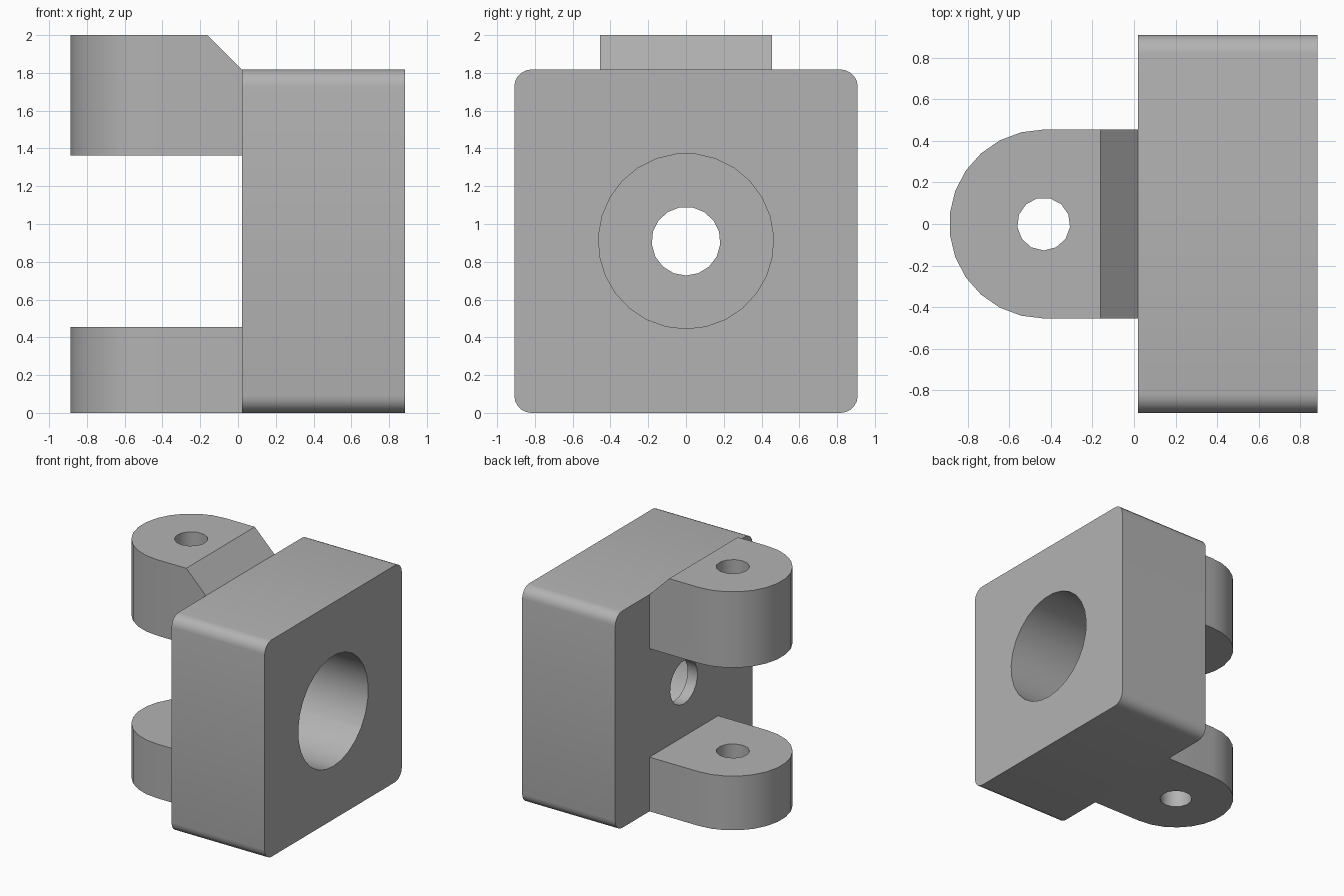
import bpy
from math import sin, cos, pi, radians
from mathutils import Vector

cube = bpy.data.objects.get("Cube")
if cube:
    bpy.data.objects.remove(cube, do_unlink=True)

U = 1 / 11                 # design unit
BACK = 0.02                # face of the block that carries the lugs
RIGHT = BACK + 9.5 * U
HALF = 10 * U              # half width of the square block
PIN_X = BACK - 5 * U       # axis of the lug holes
LUG_R = 5 * U

grey = bpy.data.materials.new("plain grey")
grey.use_nodes = True
grey.diffuse_color = (0.45, 0.45, 0.45, 1)
grey.node_tree.nodes["Principled BSDF"].inputs["Base Color"].default_value = grey.diffuse_color


def arc(cx, cy, r, start, end, steps):
    """Points on an arc, angles in degrees."""
    angles = [radians(start + (end - start) * i / steps) for i in range(steps + 1)]
    return [(cx + r * cos(a), cy + r * sin(a)) for a in angles]


def prism(name, outline, low, high, axis):
    """Extrude a 2D outline: x axis uses (y, z), y uses (x, z), z uses (x, y)."""
    place = {"x": lambda p, t: (t, p[0], p[1]),
             "y": lambda p, t: (p[0], t, p[1]),
             "z": lambda p, t: (p[0], p[1], t)}[axis]
    n = len(outline)
    verts = [place(p, t) for t in (low, high) for p in outline]
    faces = [range(n)[::-1], range(n, 2 * n)]
    faces += [(i, (i + 1) % n, n + (i + 1) % n, n + i) for i in range(n)]
    if axis == "y":
        faces = [list(f)[::-1] for f in faces]
    mesh = bpy.data.meshes.new(name)
    mesh.from_pydata([Vector(v) for v in verts], [], [list(f) for f in faces])
    mesh.materials.append(grey)
    obj = bpy.data.objects.new(name, mesh)
    bpy.context.collection.objects.link(obj)
    return obj


def drill(cx, cy, r, sides, low, high, axis):
    return prism("drill", arc(cx, cy, r, -90, 270, sides)[:-1], low, high, axis)


def finish(obj, cutters):
    """Cut the shape, then smooth the round walls."""
    bpy.ops.object.select_all(action="DESELECT")
    bpy.context.view_layer.objects.active = obj
    obj.select_set(True)
    for cutter in cutters:
        cutter.hide_render = True
        mod = obj.modifiers.new("cut", "BOOLEAN")
        mod.operation = "DIFFERENCE"
        mod.solver = "EXACT"
        mod.object = cutter
        bpy.ops.object.modifier_apply(modifier=mod.name)
        bpy.data.objects.remove(cutter, do_unlink=True)
    bpy.ops.object.shade_smooth_by_angle(angle=radians(32))


# Square block with rounded long edges, a wide bore and a small through hole
inner = HALF - U
square = []
for k, (sy, sz) in enumerate([(1, 1), (-1, 1), (-1, -1), (1, -1)]):
    square += arc(sy * inner, HALF + sz * inner, U, 90 * k, 90 * k + 90, 5)
block = prism("main_block", square, BACK, RIGHT, "x")
finish(block, [drill(0, HALF, 5.1 * U, 27, BACK + U, RIGHT + 1, "x"),
               drill(0, HALF, 2 * U, 17, BACK - 1, RIGHT + 1, "x")])

# Two round-ended lugs with pin holes; the upper one slopes down to the block
lug_outline = [(BACK, -LUG_R), (BACK, LUG_R)] + arc(PIN_X, 0, LUG_R, 90, 270, 13)
for name, low, high in (("lower_lug", 0, 5 * U), ("upper_lug", 15 * U, 22 * U)):
    lug = prism(name, lug_outline, low, high, "z")
    cutters = [drill(PIN_X, 0, 1.4 * U, 13, low - 1, high + 1, "z")]
    if name == "upper_lug":
        wedge = [(BACK - 3 * U, high + U), (BACK + 2 * U, high - 4 * U),
                 (BACK + 2 * U, high + U)]
        cutters.append(prism("wedge", wedge, -1, 1, "y"))
    finish(lug, cutters)
